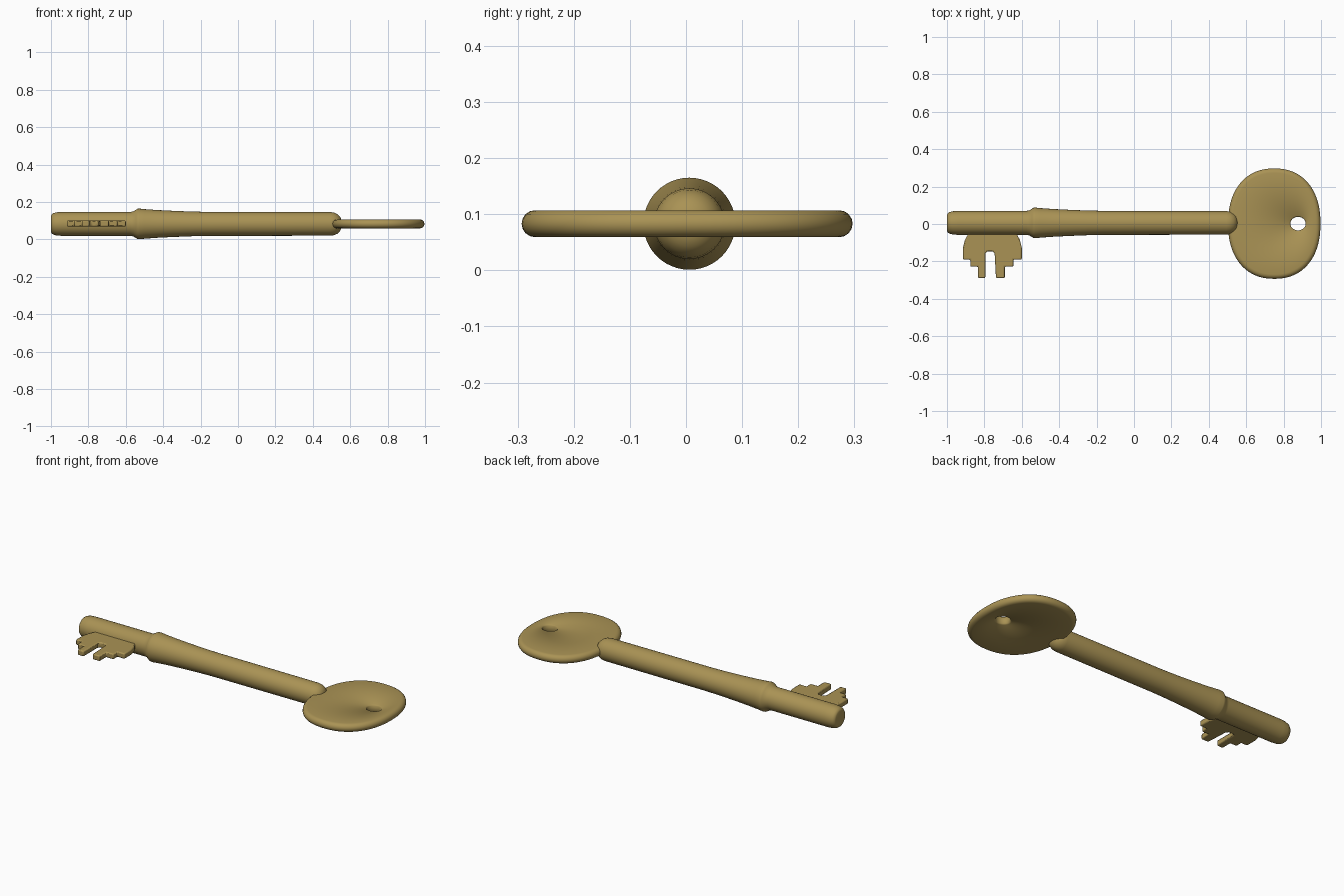
import bpy, bmesh, math

if "Cube" in bpy.data.objects:
    bpy.data.objects.remove(bpy.data.objects["Cube"])

brass = bpy.data.materials.new("brass")
brass.diffuse_color = (0.40, 0.29, 0.09, 1)
brass.use_nodes = True
brass.node_tree.nodes["Principled BSDF"].inputs["Base Color"].default_value = brass.diffuse_color
CY, CZ = 0.006, 0.083   # shaft axis


def finish(name, bm, angle=35):
    bmesh.ops.recalc_face_normals(bm, faces=bm.faces)
    mesh = bpy.data.meshes.new(name)
    bm.to_mesh(mesh)
    bm.free()
    mesh.materials.append(brass)
    ob = bpy.data.objects.new(name, mesh)
    bpy.context.collection.objects.link(ob)
    bpy.ops.object.select_all(action='DESELECT')
    ob.select_set(True)
    bpy.context.view_layer.objects.active = ob
    bpy.ops.object.shade_smooth_by_angle(angle=math.radians(angle))
    return ob


def loft(bm, rings, closed=False):
    """Join equal-length rings of points; cap the ends unless closed."""
    rows = [[bm.verts.new(p) for p in r] for r in rings]
    n = len(rows[0])
    for a, b in zip(rows, rows[1:] + rows[:1] if closed else rows[1:]):
        for i in range(n):
            j = (i + 1) % n
            bm.faces.new((a[i], a[j], b[j], b[i]))
    if not closed:
        bm.faces.new(rows[0])
        bm.faces.new(rows[-1])


def oval(cx, cy, a, b, z, power=2.0, n=96):
    """Superellipse ring in the xy plane."""
    pts = []
    for i in range(n):
        t = 2 * math.pi * i / n
        c, s = math.cos(t), math.sin(t)
        pts.append((cx + a * math.copysign(abs(c) ** (2 / power), c),
                    cy + b * math.copysign(abs(s) ** (2 / power), s), z))
    return pts


# Shaft with flared collar and domed end: (x, radius)
profile = [(-1, 0.042), (-0.997, 0.05), (-0.988, 0.057), (-0.97, 0.062), (-0.94, 0.064),
           (-0.575, 0.064), (-0.56, 0.067), (-0.545, 0.076), (-0.537, 0.081), (-0.528, 0.082),
           (-0.5, 0.079), (-0.43, 0.074), (-0.35, 0.070), (-0.25, 0.066), (-0.15, 0.064),
           (0.495, 0.063), (0.515, 0.060), (0.532, 0.052), (0.545, 0.040),
           (0.552, 0.025), (0.555, 0.008)]
bm = bmesh.new()
loft(bm, [[(x, CY + r * math.cos(k * math.pi / 24), CZ + r * math.sin(k * math.pi / 24))
           for k in range(48)] for x, r in profile])
finish("shaft", bm, 50)

# Bow: flat rounded plate with a hole, lofted hole -> top -> rim -> underside
rings = []
half, edge = 0.024, 0.024
for z in (-half + 0.006, half - 0.006):
    rings.append(oval(0.877, 0.002, 0.041, 0.036, CZ + z))
rings.append(oval(0.877, 0.002, 0.047, 0.042, CZ + half))
for k in range(9):
    t = math.pi / 2 - math.pi * k / 8
    inset = edge * (1 - math.cos(t))
    rings.append(oval(0.75, 0.002, 0.247 - inset, 0.295 - inset, CZ + half * math.sin(t), 2.25))
rings.append(oval(0.877, 0.002, 0.047, 0.042, CZ - half))
bm = bmesh.new()
loft(bm, rings, closed=True)
finish("bow", bm, 50)

# Bit: stepped, slotted blade under the shaft tip
outline = [(-0.87, 0.0), (-0.887, -0.055), (-0.904, -0.085), (-0.914, -0.125), (-0.914, -0.19),
           (-0.875, -0.19), (-0.875, -0.228), (-0.834, -0.228), (-0.834, -0.289),
           (-0.795, -0.289), (-0.795, -0.158), (-0.785, -0.146), (-0.755, -0.146),
           (-0.745, -0.158), (-0.738, -0.289), (-0.691, -0.289), (-0.691, -0.228),
           (-0.645, -0.228), (-0.645, -0.19), (-0.6, -0.19), (-0.6, -0.125),
           (-0.61, -0.085), (-0.627, -0.055), (-0.645, 0.0)]
bm = bmesh.new()
loft(bm, [[(x, y, z) for x, y in outline] for z in (0.069, 0.101)])
bit = finish("bit", bm)
bev = bit.modifiers.new("bevel", 'BEVEL')
bev.width = 0.006
bev.segments = 2
bev.limit_method = 'ANGLE'
bev.angle_limit = math.radians(40)
